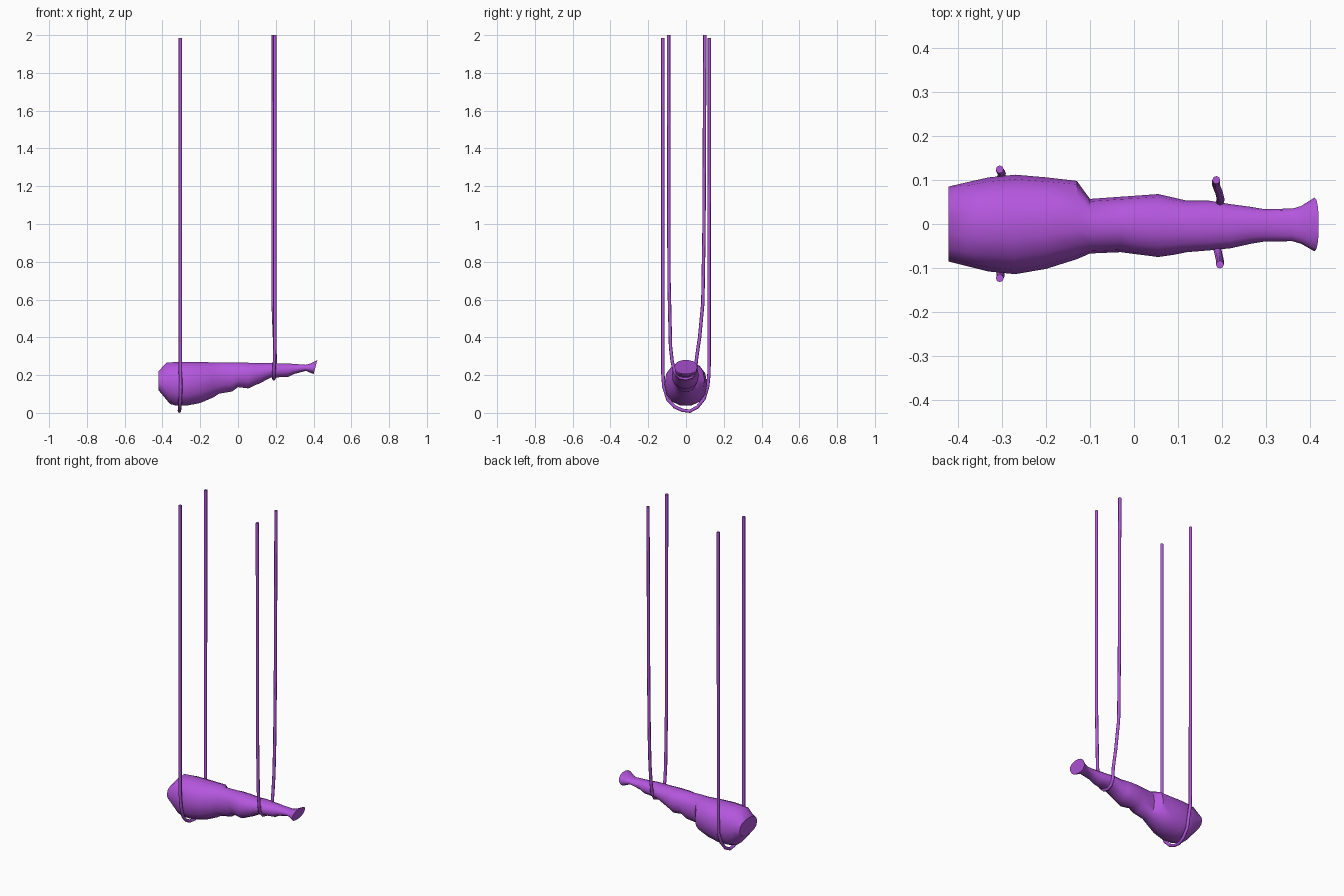
import bpy, bmesh
from math import cos, sin, pi, copysign

old = bpy.data.objects.get("Cube")
if old:
    bpy.data.objects.remove(old, do_unlink=True)

purple = bpy.data.materials.new("purple")
purple.use_nodes = True
colour = (0.46, 0.095, 0.73, 1)
purple.diffuse_color = colour
purple.node_tree.nodes["Principled BSDF"].inputs["Base Color"].default_value = colour

SIDES = 14


def finish(obj, angle):
    bpy.ops.object.select_all(action='DESELECT')
    obj.select_set(True)
    bpy.context.view_layer.objects.active = obj
    if obj.type == 'CURVE':
        bpy.ops.object.convert(target='MESH')
    bpy.ops.object.shade_smooth_by_angle(angle=angle)


def loft(name, stations):
    """Skin rounded cross-sections: x, bottom, top, right edge, left edge, tilt."""
    bm = bmesh.new()
    rings = []
    for x, low, high, y0, y1, tilt in stations:
        ring = []
        for i in range(SIDES):
            a = 2 * pi * i / SIDES
            c, s = cos(a), sin(a)
            # slightly squared ellipse
            c, s = (copysign(abs(v) ** 0.9, v) for v in (c, s))
            ring.append(bm.verts.new((x + tilt * s,
                                      (y0 + y1) / 2 + (y1 - y0) / 2 * c,
                                      (low + high) / 2 + (high - low) / 2 * s)))
        rings.append(ring)
    for a, b in zip(rings, rings[1:]):
        for i in range(SIDES):
            j = (i + 1) % SIDES
            bm.faces.new((a[i], a[j], b[j], b[i]))
    bm.faces.new(rings[0])
    bm.faces.new(rings[-1])
    bmesh.ops.recalc_face_normals(bm, faces=bm.faces)
    mesh = bpy.data.meshes.new(name)
    bm.to_mesh(mesh)
    bm.free()
    mesh.materials.append(purple)
    obj = bpy.data.objects.new(name, mesh)
    bpy.context.collection.objects.link(obj)
    finish(obj, 0.7)


def rope(name, points):
    """Round cord through the given points."""
    curve = bpy.data.curves.new(name, 'CURVE')
    curve.dimensions = '3D'
    curve.bevel_depth = 0.009
    curve.bevel_resolution = 2
    curve.use_fill_caps = True
    spline = curve.splines.new('POLY')
    spline.points.add(len(points) - 1)
    for p, co in zip(spline.points, points):
        p.co = (*co, 1)
    curve.materials.append(purple)
    obj = bpy.data.objects.new(name, curve)
    bpy.context.collection.objects.link(obj)
    finish(obj, 0.9)


# Hanging leg: thick end, tapering shank, flared bone end
loft("hanging_leg", [
    (-.422, .12, .22, -.085, .085, 0),
    (-.37, .045, .268, -.098, .097, -.01),
    (-.33, .036, .272, -.108, .106, 0),
    (-.27, .036, .272, -.114, .112, 0),
    (-.20, .05, .271, -.102, .106, 0),
    (-.13, .08, .27, -.080, .098, 0),
    (-.10, .10, .269, -.067, .057, 0),
    (-.03, .112, .268, -.064, .062, 0),
    (.00, .135, .268, -.068, .064, 0),
    (.055, .128, .267, -.075, .068, 0),
    (.09, .145, .266, -.070, .060, 0),
    (.12, .157, .265, -.064, .053, 0),
    (.17, .185, .264, -.060, .053, 0),
    (.22, .188, .263, -.055, .045, 0),
    (.265, .19, .262, -.045, .039, 0),
    (.295, .205, .26, -.040, .034, 0),
    (.36, .222, .255, -.039, .035, 0),
    (.38, .215, .262, -.045, .041, .004),
    (.41, .205, .28, -.062, .060, .010),
])

# Sling under the thick end
rope("thick_end_rope", [
    (-.305, -.123, 1.985), (-.305, -.123, .22), (-.303, -.118, .14),
    (-.305, -.096, .07), (-.308, -.06, .032), (-.31, -.02, .014),
    (-.31, .02, .009), (-.308, .06, .03), (-.305, .096, .075),
    (-.30, .115, .14), (-.305, .122, .21), (-.305, .124, 1.985)])

# Sling under the shank
rope("shank_rope", [
    (.195, -.092, 2), (.195, -.09, .7), (.195, -.082, .35),
    (.193, -.073, .27), (.19, -.06, .215), (.19, -.03, .186), (.19, 0, .18),
    (.193, .03, .19), (.195, .05, .225), (.197, .056, .29), (.193, .072, .4),
    (.186, .089, .58), (.186, .095, .95), (.187, .1, 2)])
